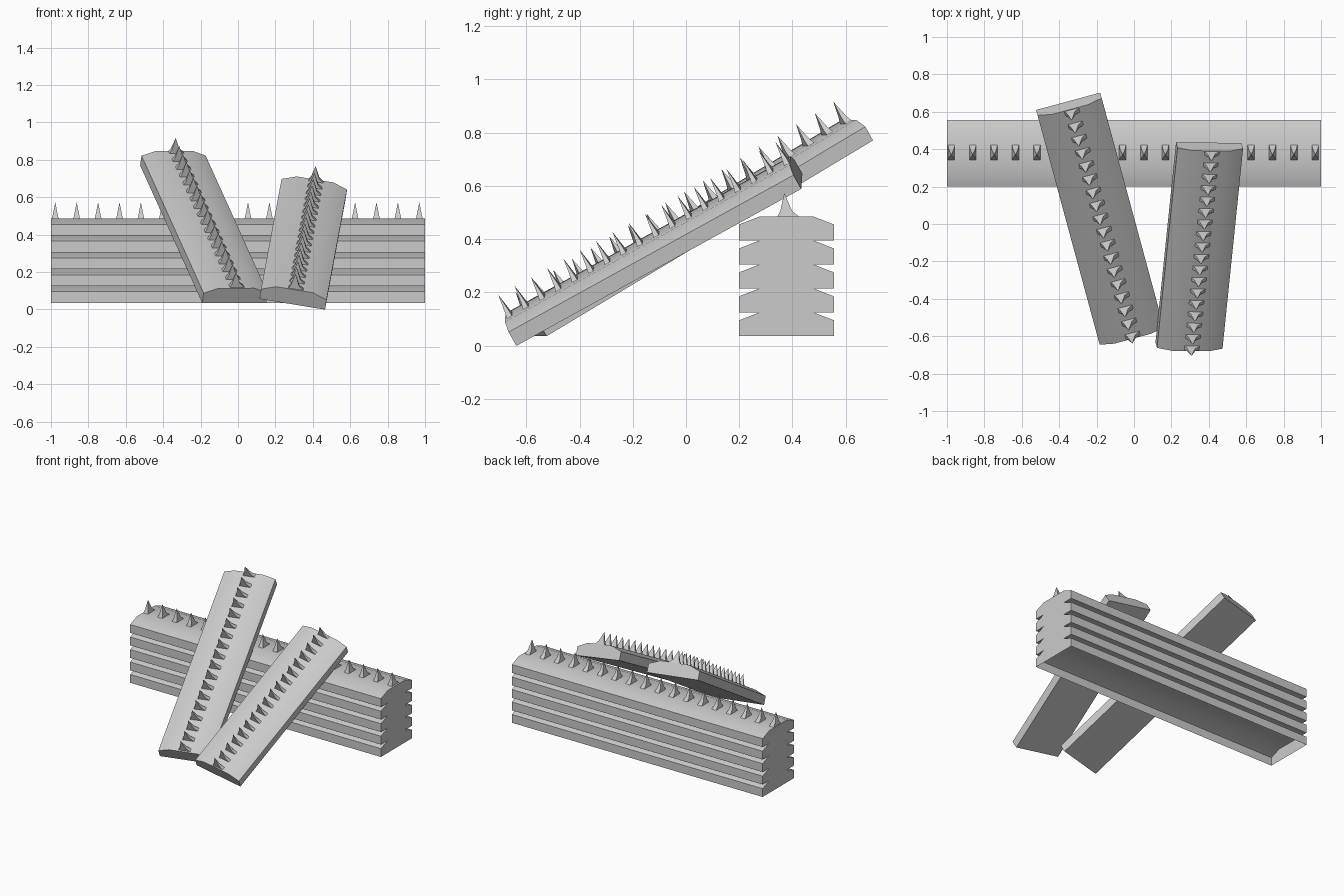
import bpy, bmesh
from math import radians
from mathutils import Vector, Matrix

cube = bpy.data.objects.get("Cube")
if cube:
    bpy.data.objects.remove(cube, do_unlink=True)

grey = bpy.data.materials.new("plain_grey")
grey.use_nodes = True
COLOUR = (0.6, 0.6, 0.6, 1)
grey.diffuse_color = COLOUR
grey.node_tree.nodes["Principled BSDF"].inputs["Base Color"].default_value = COLOUR

WIDTH, EDGE, HEIGHT, FLAT = 0.355, 0.06, 0.09, 0.2
THORNS = 18


def finish(name, bm, matrix):
    bmesh.ops.recalc_face_normals(bm, faces=bm.faces)
    mesh = bpy.data.meshes.new(name)
    bm.to_mesh(mesh)
    bm.free()
    mesh.materials.append(grey)
    obj = bpy.data.objects.new(name, mesh)
    bpy.context.collection.objects.link(obj)
    obj.matrix_world = matrix
    bpy.ops.object.select_all(action="DESELECT")
    obj.select_set(True)
    bpy.context.view_layer.objects.active = obj
    bpy.ops.object.shade_smooth_by_angle(angle=radians(30))
    return obj


def frame(start, end, across):
    """Axes along, across and out of a beam, with the middle of its underside as origin."""
    start, end = Vector(start), Vector(end)
    x = (end - start).normalized()
    y = Vector(across)
    y = (y - x * y.dot(x)).normalized()
    z = x.cross(y)
    matrix = Matrix((x, y, z)).transposed().to_4x4()
    matrix.translation = (start + end) / 2
    return matrix, (end - start).length


def beam(name, start, end, across, closed=True):
    matrix, length = frame(start, end, across)
    w, f = WIDTH / 2, FLAT / 2
    profile = [(-w, 0), (w, 0), (w, EDGE), (f, HEIGHT), (-f, HEIGHT), (-w, EDGE)]
    bm = bmesh.new()
    ends = [[bm.verts.new((x, y, z)) for y, z in profile]
            for x in (-length / 2, length / 2)]
    for ring in ends:
        bm.faces.new(ring)
    for i in range(len(profile)):
        j = (i + 1) % len(profile)
        if i or closed:                      # the first side is the underside
            bm.faces.new((ends[0][i], ends[0][j], ends[1][j], ends[1][i]))
    return finish(name, bm, matrix)


def thorn_row(name, start, end, across):
    matrix, length = frame(start, end, across)
    squash = length / 2
    bm = bmesh.new()
    for n in range(THORNS):
        x = (-0.977 + 0.1145 * n) * squash
        # Flared foot, slim waist and a sharp tip
        rings = []
        for z, half, back, front in ((0, 0.018, -0.034, 0.046),
                                     (0.022, 0.013, -0.023, 0.02)):
            corners = ((-half, back), (half, back), (half, front), (-half, front))
            rings.append([bm.verts.new((x + dx * squash, y, HEIGHT + z))
                          for dx, y in corners])
        tip = bm.verts.new((x, -0.008, HEIGHT + 0.088))
        foot, waist = rings
        for i in range(4):
            j = (i + 1) % 4
            bm.faces.new((foot[i], foot[j], waist[j], waist[i]))
            bm.faces.new((waist[i], waist[j], tip))
    return finish(name, bm, matrix)


# Stack of five beams; the lowest is open underneath
for level in range(5):
    z = 0.035 + HEIGHT * level
    place = ((-1, 0.3775, z), (1, 0.3775, z), (0, 1, 0))
    beam(f"stacked_beam_{level + 1}", *place, closed=level > 0)
thorn_row("stack_thorns", *place)

# Two beams leaning on the stack
leaning = {
    "right": ((-0.352, 0.656, 0.77), (-0.02, -0.57, 0.035), (0.966, 0.259, 0)),
    "left": ((0.4, 0.435, 0.617), (0.29, -0.635, 0.0275), (0.988, 0, -0.155)),
}
for side, place in leaning.items():
    beam(f"leaning_beam_{side}", *place)
    thorn_row(f"leaning_thorns_{side}", *place)
